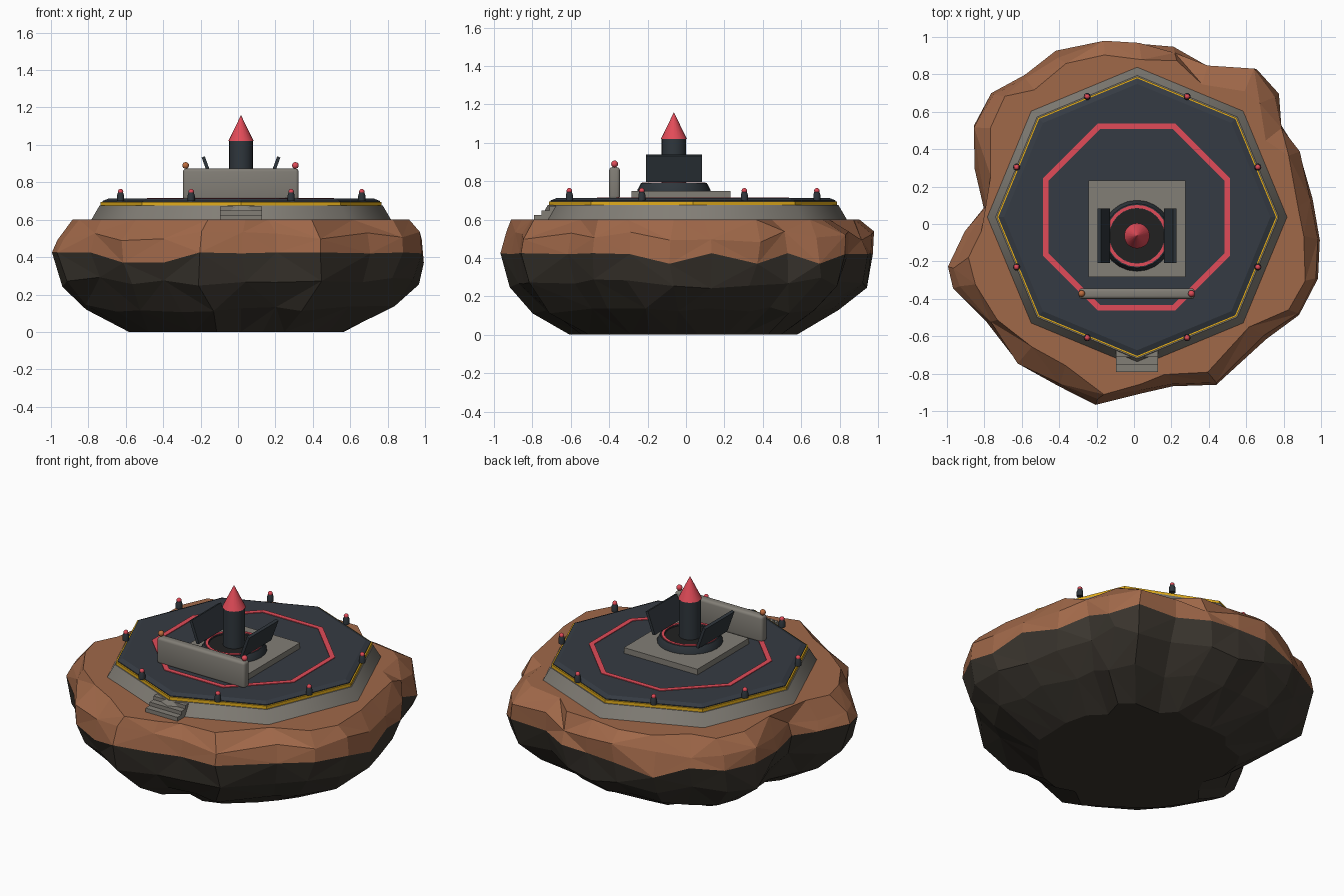
import bpy, bmesh, math, random
from mathutils import Matrix, Vector

random.seed(7)
if "Cube" in bpy.data.objects:
    bpy.data.objects.remove(bpy.data.objects["Cube"], do_unlink=True)


def material(name, rgb):
    m = bpy.data.materials.new(name)
    m.use_nodes = True
    col = [((c / 255 + 0.055) / 1.055) ** 2.4 for c in rgb] + [1]
    m.diffuse_color = col
    m.node_tree.nodes["Principled BSDF"].inputs["Base Color"].default_value = col
    return m


CLAY = material("red_brown_rock", (160, 104, 73))
STONE = material("dark_rock", (58, 53, 46))
CONCRETE = material("concrete", (130, 126, 118))
DECK = material("dark_slate", (53, 59, 67))
STEEL = material("gunmetal", (47, 54, 60))
BLACK = material("black", (33, 33, 33))
RED = material("signal_red", (225, 75, 88))
YELLOW = material("hazard_yellow", (228, 174, 28))
ORANGE = material("lamp_orange", (190, 108, 62))

PAD = Vector((0.017, 0.037, 0))       # landing deck centre
SILO = Vector((0.016, -0.063, 0))     # launcher centre


def finish(name, bm, mats, smooth=False):
    bmesh.ops.recalc_face_normals(bm, faces=bm.faces)
    me = bpy.data.meshes.new(name)
    bm.to_mesh(me)
    bm.free()
    ob = bpy.data.objects.new(name, me)
    bpy.context.collection.objects.link(ob)
    for m in mats:
        me.materials.append(m)
    if smooth:
        bpy.ops.object.select_all(action='DESELECT')
        ob.select_set(True)
        bpy.context.view_layer.objects.active = ob
        bpy.ops.object.shade_smooth_by_angle(angle=math.radians(44))
    return ob


def lathe(name, profile, sides, centre, mat, phase=0, ring=False, smooth=False):
    """Revolve (radius, height) points; capped, or closed into a ring."""
    bm = bmesh.new()
    loops = []
    for r, z in profile:
        loops.append([bm.verts.new(centre + Vector((
            r * math.cos(phase + math.tau * i / sides),
            r * math.sin(phase + math.tau * i / sides), z))) for i in range(sides)])
    pairs = list(zip(loops, loops[1:]))
    if ring:
        pairs.append((loops[-1], loops[0]))
    else:
        bm.faces.new(loops[0])
        bm.faces.new(loops[-1])
    for a, b in pairs:
        for i in range(sides):
            j = (i + 1) % sides
            bm.faces.new((a[i], a[j], b[j], b[i]))
    return finish(name, bm, [mat], smooth)


def box(name, size, centre, mat, bevel=0, tilt=0):
    bm = bmesh.new()
    bmesh.ops.create_cube(bm, size=1)
    bmesh.ops.scale(bm, vec=size, verts=bm.verts)
    if bevel:
        bmesh.ops.bevel(bm, geom=bm.edges[:], offset=bevel, segments=3,
                        profile=0.5, affect='EDGES')
    bmesh.ops.transform(bm, matrix=Matrix.Translation(centre) @ Matrix.Rotation(tilt, 4, 'Y'),
                        verts=bm.verts)
    return finish(name, bm, [mat], bevel > 0)


def ball(name, radius, centre, mat):
    bm = bmesh.new()
    bmesh.ops.create_uvsphere(bm, u_segments=12, v_segments=8, radius=radius,
                              matrix=Matrix.Translation(centre))
    return finish(name, bm, [mat], True)


# Floating rock: an irregular outline (degrees, radius) carried through stacked rings
outline = [(-5, 1), (8, .96), (23, .965), (34, .955), (42, 1.04), (52, 1.06), (65, .935),
           (77, .965), (89, .97), (100, .99), (114, 1.01), (126, .99), (137, 1.04),
           (148, 1.01), (161, .905), (174, .81), (183, .905), (193, 1.02), (200, 1.02),
           (214, .95), (231, .975), (245, .96), (258, .985), (271, .915), (283, .89),
           (297, .97), (319, .94), (331, 1.015), (343, 1.03)]
# (height, share of outline, angle jitter, height jitter, radius jitter)
levels = [(0, .59, 2, 0, .04), (.125, .82, 3, .02, .025), (.27, .96, 2, .03, .02),
          (.405, 1, .5, 0, .008), (.51, .985, 1, .03, .018), (.6, .905, 2, 0, .035)]
n = len(outline)
bm = bmesh.new()
rings = []
for k, (z, f, da, dz, dr) in enumerate(levels):
    row = []
    for angle, r in outline:
        a = math.radians(angle + random.uniform(-da, da))
        rad = r * (f + random.uniform(-dr, dr))
        h = z + random.uniform(-dz, dz)
        if k == 3:      # ragged border between the two rocks
            h += random.choice((.02, .015, -.035))
        if k == 5:      # keep the rim outside the platform
            rad = max(rad, .8)
        row.append(bm.verts.new((rad * math.cos(a), rad * math.sin(a), h)))
    rings.append(row)
bm.faces.new(rings[0])
bm.faces.new(rings[-1]).material_index = 1
for k, (a, b) in enumerate(zip(rings, rings[1:])):
    for i in range(n):
        j = (i + 1) % n
        if (i + k) % 2:
            tris = ((a[i], a[j], b[j]), (a[i], b[j], b[i]))
        else:
            tris = ((a[i], a[j], b[i]), (a[j], b[j], b[i]))
        for t in tris:
            bm.faces.new(t).material_index = int(k >= 3)
finish("rock_island", bm, [STONE, CLAY])

# Octagonal landing platform
lathe("platform_base", [(.807, .59), (.757, .676)], 8, PAD, CONCRETE, smooth=True)
lathe("hazard_band", [(.751, .67), (.751, .695)], 8, PAD, YELLOW)
lathe("deck", [(.742, .69), (.742, .7), (.712, .712)], 8, PAD, DECK)
s = 1 / math.cos(math.pi / 8)
lathe("deck_marking", [(.5 * s, .71), (.5 * s, .716), (.47 * s, .716), (.47 * s, .71)],
      8, PAD + Vector((-.004, 0, 0)), RED, math.pi / 8, ring=True)

# Entry steps
for i in range(3):
    front, back, top = -.792 + .04 * i, -.66, .625 + .023 * i
    box(f"step_{i + 1}", (.224, back - front, top - .58),
        (.016, (front + back) / 2, (top + .58) / 2), CONCRETE)

# Edge lamps around the deck
for i in range(8):
    a = math.tau * (i + .5) / 8
    p = PAD + Vector((.698 * math.cos(a), .698 * math.sin(a), 0))
    lathe(f"edge_lamp_body_{i + 1}", [(.019, .7), (.019, .73), (.014, .745)], 10, p, STEEL,
          smooth=True)
    ball(f"edge_lamp_{i + 1}", .0145, p + Vector((0, 0, .75)), RED)

# Launcher plinth and collar
box("plinth", (.517, .517, .04), (.016, -.026, .728), CONCRETE)
lathe("silo_collar", [(.19, .745), (.19, .755), (.172, .79), (.146, .79), (.146, .745)],
      24, SILO, STEEL, ring=True, smooth=True)
lathe("silo_marking", [(.165, .788), (.165, .794), (.148, .794), (.148, .788)],
      24, SILO, RED, ring=True)
lathe("silo_pit", [(.147, .745), (.147, .782)], 24, SILO, BLACK)

# Rocket
lathe("rocket_body", [(.064, .77), (.064, 1.022)], 20, SILO, STEEL, smooth=True)
lathe("rocket_nose", [(.068, 1.02), (.001, 1.157)], 20, SILO, RED, smooth=True)

# Open silo doors leaning outward
for side, label in ((1, "left"), (-1, "right")):
    box(f"silo_door_{label}", (.018, .293, .146),
        (SILO.x + side * .177, SILO.y, .867), STEEL, tilt=side * math.radians(20))

# Blast wall with end lamps
box("blast_wall", (.618, .056, .167), (.015, -.372, .7895), CONCRETE, bevel=.016)
for x, mat, label in ((-.28, ORANGE, "right"), (.307, RED, "left")):
    ball(f"wall_lamp_{label}", .018, (x, -.372, .89), mat)
